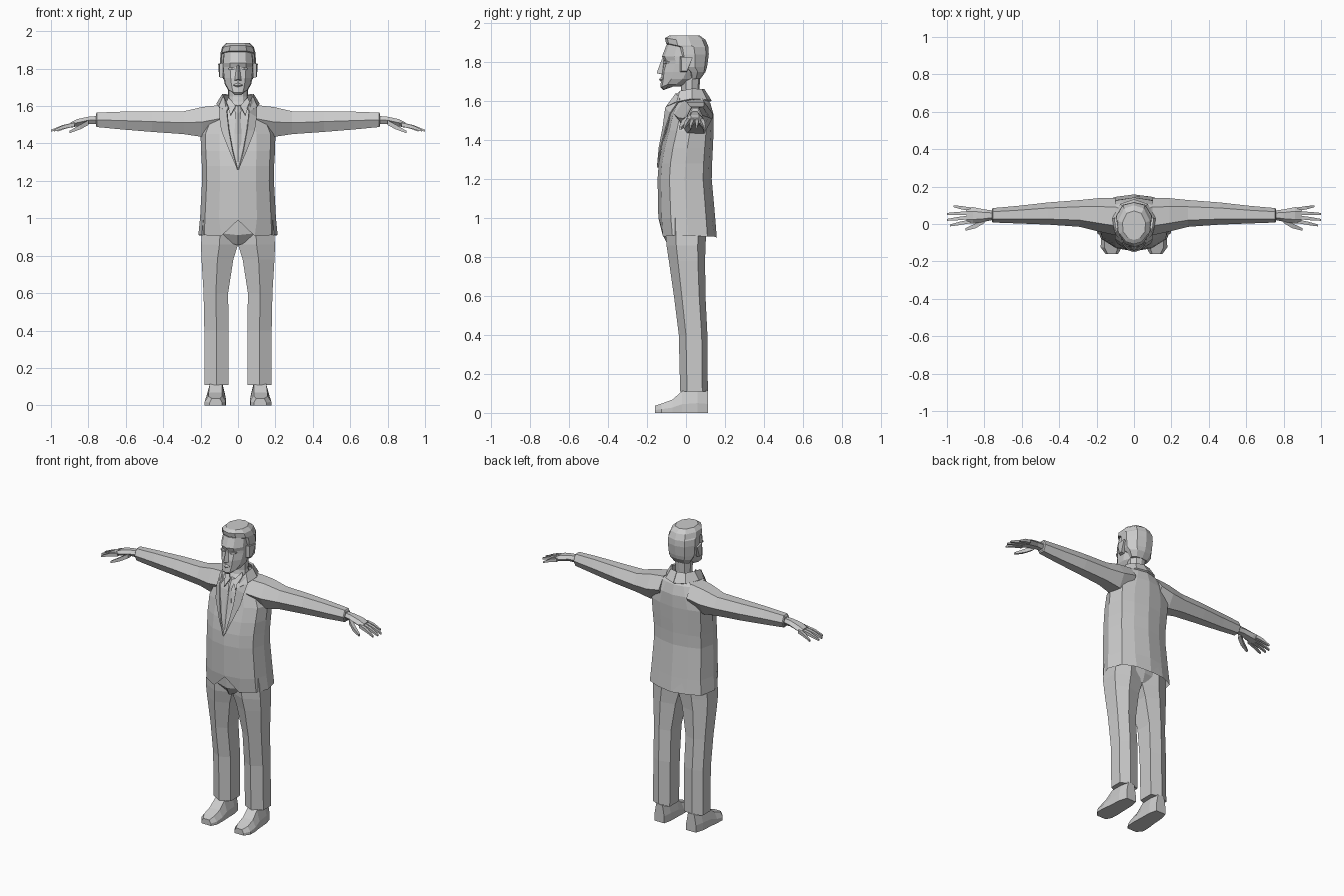
import bpy, bmesh, math

suit_grey = bpy.data.materials.new("plain_grey")
suit_grey.diffuse_color = (0.6, 0.6, 0.6, 1)


def finish(name, bm, mirror=False):
    bmesh.ops.recalc_face_normals(bm, faces=bm.faces)
    me = bpy.data.meshes.new(name)
    bm.to_mesh(me)
    bm.free()
    me.materials.append(suit_grey)
    ob = bpy.data.objects.new(name, me)
    bpy.context.collection.objects.link(ob)
    if mirror:
        ob.modifiers.new("mirror", 'MIRROR').use_mirror_merge = False
    return ob


def loft(name, rings, mirror=False, caps=True):
    """Skin a list of equal-length point rings."""
    bm = bmesh.new()
    vs = [[bm.verts.new(p) for p in r] for r in rings]
    n = len(vs[0])
    for a, b in zip(vs, vs[1:]):
        for i in range(n):
            j = (i + 1) % n
            bm.faces.new((a[i], a[j], b[j], b[i]))
    if caps:
        bm.faces.new(vs[0])
        bm.faces.new(vs[-1])
    return finish(name, bm, mirror)


def sym(half):
    """Complete a half ring that starts and ends on the centre plane."""
    return half + [(-x, y, z) for x, y, z in reversed(half[1:-1])]


def tube(name, sections, n=6):
    """Limb along x; section = x, front y, back y, low z, high z."""
    rings = []
    for x, y0, y1, z0, z1 in sections:
        ring = []
        for k in range(n):
            a = 2 * math.pi * k / n + (math.pi / 4 if n == 4 else 0)
            s = 1.41 if n == 4 else 1
            sz = 1.41 if n == 4 else 1.155
            ring.append((x, (y0 + y1) / 2 + (y1 - y0) / 2 * s * math.cos(a),
                         (z0 + z1) / 2 + (z1 - z0) / 2 * sz * math.sin(a)))
        rings.append(ring)
    return loft(name, rings, True)


def body_ring(z, w, yf, yb):
    d = yb - yf
    return sym([(0, yf, z), (.5 * w, yf + .06 * d, z), (.87 * w, yf + .22 * d, z),
                (w, yf + .5 * d, z), (.88 * w, yb - .16 * d, z),
                (.5 * w, yb - .06 * d, z), (0, yb, z)])


# Jacket: recessed underside, notched hem, then up to the shoulders
hem = [(0, -.137, .99), (.09, -.118, .905), (.18, -.07, .91), (.212, .01, .91),
       (.185, .11, .905), (.1, .145, .905), (0, .158, .9)]
inner = [(x * .92, y * .92, 1.0) for x, y, z in hem]
loft("jacket", [sym(inner), sym(hem),
                body_ring(1.0, .203, -.142, .15), body_ring(1.2, .192, -.146, .132),
                body_ring(1.28, .193, -.14, .134), body_ring(1.36, .198, -.125, .138),
                body_ring(1.45, .2, -.1, .142), body_ring(1.53, .165, -.08, .142),
                body_ring(1.59, .125, -.055, .125), body_ring(1.625, .08, -.03, .1)])

# Sleeves with a slightly raised cuff
tube("sleeve", [(.1, -.06, .14, 1.46, 1.605), (.19, -.04, .138, 1.435, 1.595),
                (.29, -.015, .128, 1.45, 1.572), (.46, -.003, .115, 1.462, 1.572),
                (.62, .003, .097, 1.475, 1.57), (.755, .008, .085, 1.488, 1.565),
                (.76, .015, .078, 1.495, 1.557)])

# Hand: palm, four fingers, thumb
tube("palm", [(.74, .025, .07, 1.505, 1.548), (.8, .012, .078, 1.505, 1.543),
              (.86, .002, .09, 1.492, 1.53), (.895, .004, .088, 1.484, 1.513)])
for i, (yb, yt, xt) in enumerate([(.014, -.008, .985), (.036, .022, 1.0),
                                  (.058, .054, 1.0), (.079, .095, .965)]):
    xm, ym = (.88 + xt) / 2, (yb + yt) / 2
    tube("finger_%d" % (i + 1), [(.875, yb - .01, yb + .01, 1.49, 1.512),
                                 (xm, ym - .009, ym + .009, 1.479, 1.498),
                                 (xt, yt - .005, yt + .005, 1.463, 1.473)], 4)
tube("thumb", [(.8, .005, .035, 1.498, 1.525), (.845, -.022, .004, 1.475, 1.5),
               (.9, -.036, -.022, 1.455, 1.468)], 4)


# Trouser legs: a ridge runs down the front and back of each
def leg_ring(z, x0, x1, y0, y1):
    m, h, c, d = (x0 + x1) / 2, (x1 - x0) / 2, (y0 + y1) / 2, (y1 - y0) / 2
    return [(m + h * a, c + d * b, z) for a, b in
            ((-1, -.6), (0, -1), (1, -.5), (1, .6), (.1, 1), (-1, .75))]


loft("trouser_leg", [leg_ring(.11, .052, .18, -.03, .112), leg_ring(.4, .05, .18, -.037, .11),
                     leg_ring(.6, .053, .184, -.062, .1), leg_ring(.78, .025, .195, -.088, .098),
                     leg_ring(.86, 0, .198, -.1, .1), leg_ring(1.0, 0, .185, -.11, .11)], True)
# Trouser front between the legs
loft("trouser_front", [sym([(0, -.09, .855), (.03, -.07, .865), (.03, .07, .865), (0, .08, .86)]),
                       sym([(0, -.118, .91), (.09, -.1, .92), (.09, .09, .92), (0, .1, .92)]),
                       sym([(0, -.125, 1.0), (.11, -.105, 1.0), (.11, .1, 1.0), (0, .11, 1.0)])])


# Shoes: sections from heel to toe (y, inner x, outer x, top z)
def shoe_ring(y, x0, x1, z):
    t = (x1 - x0) * .18
    return [(x0, y, 0), (x1, y, 0), (x1, y, z * .4), (x1 - t, y, z), (x0 + t, y, z), (x0, y, z * .4)]


loft("shoe", [shoe_ring(.112, .08, .15, .115), shoe_ring(.06, .068, .165, .125),
              shoe_ring(-.02, .066, .17, .112), shoe_ring(-.07, .064, .177, .068),
              shoe_ring(-.125, .066, .178, .048), shoe_ring(-.16, .085, .152, .036)], True)


# Neck, head and hair share one octagonal outline
def head_ring(z, w, yf, yb, dz=0):
    d = yb - yf
    return sym([(0, yf, z + dz), (.5 * w, yf + .06 * d, z + dz), (.93 * w, yf + .28 * d, z),
                (w, yf + .6 * d, z), (.62 * w, yb - .08 * d, z), (0, yb, z)])


loft("neck", [head_ring(1.58, .066, -.04, .085), head_ring(1.65, .052, -.025, .068),
              head_ring(1.75, .055, -.03, .075)])
loft("head", [head_ring(1.675, .032, -.118, -.03, -.017), head_ring(1.685, .052, -.132, .0, -.012),
              head_ring(1.715, .07, -.127, .06), head_ring(1.75, .078, -.126, .085),
              head_ring(1.79, .083, -.116, .1), head_ring(1.808, .084, -.114, .1),
              head_ring(1.83, .084, -.123, .1), head_ring(1.89, .078, -.1, .1)])
loft("hair", [head_ring(1.715, .06, .015, .075), head_ring(1.75, .082, .0, .1),
              head_ring(1.775, .092, -.045, .108), head_ring(1.84, .096, -.062, .117),
              head_ring(1.878, .094, -.07, .115), head_ring(1.885, .093, -.102, .113, .01),
              head_ring(1.915, .085, -.108, .1, .008), head_ring(1.937, .062, -.085, .07)])

# Facial features: nose wedge, lips, eyelids, brows
loft("nose", [sym([(0, -.15, 1.743), (.018, -.122, 1.738), (0, -.11, 1.735)]),
              sym([(0, -.147, 1.755), (.015, -.12, 1.758), (0, -.11, 1.76)]),
              sym([(0, -.122, 1.82), (.007, -.112, 1.82), (0, -.1, 1.82)])])
loft("lips", [sym([(0, -.128, 1.7), (.022, -.118, 1.705), (0, -.1, 1.7)]),
              sym([(0, -.139, 1.71), (.026, -.12, 1.712), (0, -.1, 1.71)]),
              sym([(0, -.128, 1.724), (.02, -.118, 1.718), (0, -.1, 1.72)])])
tube("eyelid", [(.014, -.117, -.1, 1.796, 1.804), (.032, -.118, -.09, 1.792, 1.808),
                (.054, -.102, -.08, 1.796, 1.804)], 4)

# Ears
loft("ear", [[(.08, -.03, 1.75), (.08, .005, 1.75), (.08, .03, 1.82), (.08, -.03, 1.83)],
             [(.099, -.022, 1.755), (.101, .005, 1.755), (.106, .035, 1.825), (.099, -.025, 1.828)]],
     True)


# Solid plates from flat outlines
def plate(name, quads, thick, mirror=False):
    bm = bmesh.new()
    for q in quads:
        bm.faces.new([bm.verts.new(p) for p in q])
    bmesh.ops.remove_doubles(bm, verts=bm.verts, dist=1e-4)
    ob = finish(name, bm)
    s = ob.modifiers.new("thickness", 'SOLIDIFY')
    s.thickness, s.offset = thick, 0
    if mirror:
        ob.modifiers.new("mirror", 'MIRROR').use_mirror_merge = False


# Lapels follow the chest from the button up to the collar
plate("lapel", [[(.002, -.146, 1.26), (.045, -.129, 1.36), (.028, -.137, 1.36)],
                [(.028, -.137, 1.36), (.045, -.129, 1.36), (.088, -.1, 1.47), (.048, -.116, 1.47)],
                [(.048, -.116, 1.47), (.088, -.1, 1.47), (.098, -.078, 1.54), (.058, -.104, 1.565)],
                [(.058, -.104, 1.565), (.098, -.078, 1.54), (.1, -.03, 1.61), (.07, -.05, 1.64)]],
      .008, True)

# Folded jacket collar around the neck, open at the throat
low = [(.06, -.1, 1.57), (.1, -.045, 1.595), (.112, .03, 1.61), (.07, .105, 1.605), (0, .128, 1.6)]
top = [(.05, -.085, 1.59), (.076, -.03, 1.65), (.08, .03, 1.662), (.05, .078, 1.66), (0, .09, 1.66)]
plate("collar", [[low[i], low[i + 1], top[i + 1], top[i]] for i in range(4)], .01, True)

# Shirt collar points and tie
plate("shirt_collar", [[(.012, -.062, 1.6), (.04, -.085, 1.55), (.062, -.04, 1.62), (.05, -.025, 1.645)]],
      .006, True)
loft("tie", [sym([(0, -.138, 1.3), (.012, -.13, 1.32), (0, -.1, 1.32)]),
             sym([(0, -.112, 1.45), (.02, -.1, 1.45), (0, -.08, 1.45)]),
             sym([(0, -.094, 1.54), (.012, -.085, 1.54), (0, -.06, 1.54)]),
             sym([(0, -.088, 1.56), (.018, -.07, 1.575), (0, -.04, 1.575)]),
             sym([(0, -.065, 1.6), (.015, -.05, 1.605), (0, -.03, 1.605)])])
